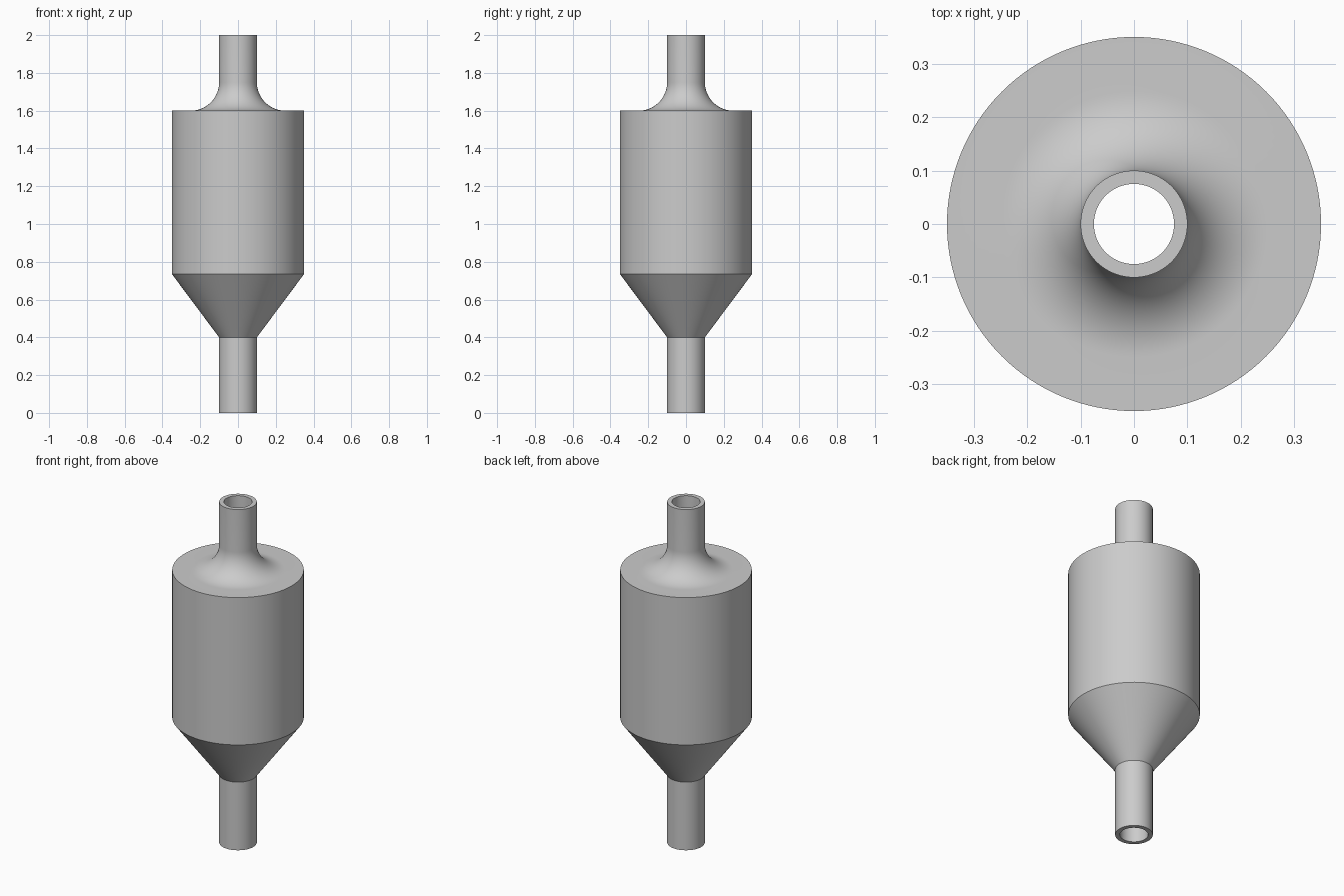
import bpy
import bmesh
from math import sin, cos, pi, radians

cube = bpy.data.objects.get("Cube")
if cube:
    bpy.data.objects.remove(cube, do_unlink=True)

SIDES = 128
WALL = 0.025

# Single grey material
grey = bpy.data.materials.new("light grey metal")
grey.use_nodes = True
colour = (0.6, 0.6, 0.6, 1)
grey.diffuse_color = colour
grey.node_tree.nodes["Principled BSDF"].inputs["Base Color"].default_value = colour


def fillet(radius, steps=20):
    """Concave quarter arc from the flat shoulder up into the neck."""
    return [(0.25 - radius * sin(a), 1.75 - radius * cos(a))
            for a in (i * pi / 2 / steps for i in range(steps + 1))]


def lathe(name, profile):
    """Turn a closed (radius, height) profile around the z axis."""
    bm = bmesh.new()
    verts = [bm.verts.new((r, 0, z)) for r, z in profile]
    edges = [bm.edges.new((a, b)) for a, b in zip(verts, verts[1:] + verts[:1])]
    bmesh.ops.spin(bm, geom=verts + edges, cent=(0, 0, 0), axis=(0, 0, 1),
                   angle=2 * pi, steps=SIDES, use_merge=True)
    bmesh.ops.remove_doubles(bm, verts=bm.verts, dist=1e-5)
    bmesh.ops.recalc_face_normals(bm, faces=bm.faces)
    mesh = bpy.data.meshes.new(name)
    bm.to_mesh(mesh)
    bm.free()
    mesh.materials.append(grey)
    obj = bpy.data.objects.new(name, mesh)
    bpy.context.collection.objects.link(obj)
    return obj


# Outer skin: lower pipe, cone, cylinder, flat shoulder, flared neck
outer = [(0.1, 0), (0.1, 0.4), (0.35, 0.735), (0.35, 1.6)]
outer += fillet(0.15) + [(0.1, 2)]

# Inner skin at an even wall thickness, with an open bore at both ends
inner = [(0.075, 0), (0.075, 0.408), (0.325, 0.743), (0.325, 1.6 - WALL)]
inner += fillet(0.15 + WALL) + [(0.075, 2)]

chamber = lathe("hollow_chamber", outer + inner[::-1])

bpy.ops.object.select_all(action='DESELECT')
chamber.select_set(True)
bpy.context.view_layer.objects.active = chamber
bpy.ops.object.shade_smooth_by_angle(angle=radians(30))
